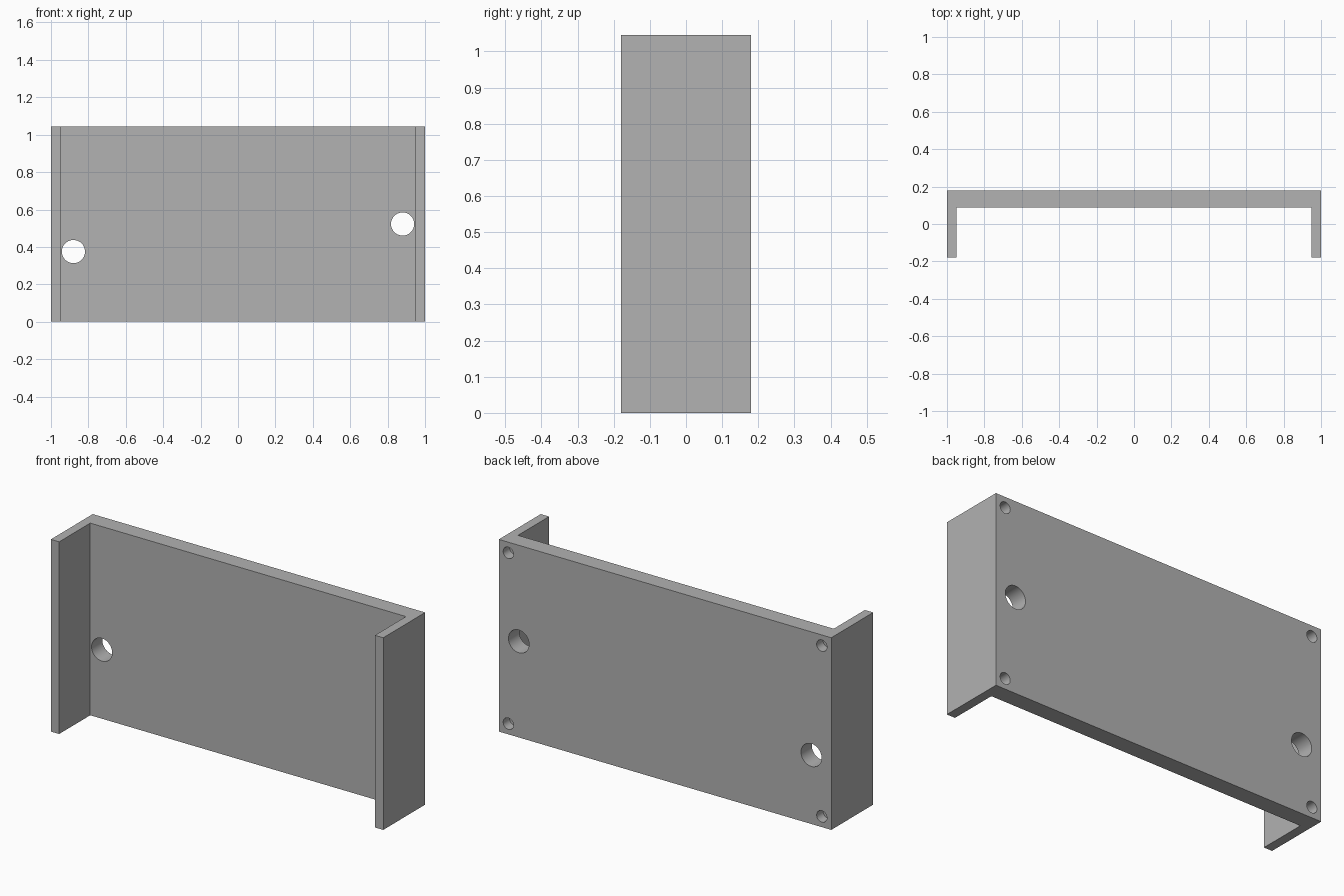
import bpy
import bmesh
from math import radians
from mathutils import Matrix

cube = bpy.data.objects.get("Cube")
if cube:
    bpy.data.objects.remove(cube, do_unlink=True)

HEIGHT, HALF_DEPTH = 1.045, 0.18
PLATE_FRONT, WALL_INNER = 0.087, 0.95

grey = bpy.data.materials.new("plain grey")
grey.use_nodes = True
colour = (0.445, 0.445, 0.445, 1)
grey.diffuse_color = colour
grey.node_tree.nodes["Principled BSDF"].inputs["Base Color"].default_value = colour


def add_object(name, bm):
    bmesh.ops.recalc_face_normals(bm, faces=bm.faces)
    mesh = bpy.data.meshes.new(name)
    bm.to_mesh(mesh)
    bm.free()
    mesh.materials.append(grey)
    obj = bpy.data.objects.new(name, mesh)
    bpy.context.collection.objects.link(obj)
    return obj


# U-shaped bracket: half profile mirrored, then extruded upwards
half = [(1, HALF_DEPTH), (1, -HALF_DEPTH), (WALL_INNER, -HALF_DEPTH), (WALL_INNER, PLATE_FRONT)]
profile = half + [(-x, y) for x, y in reversed(half)]
bm = bmesh.new()
base = bm.faces.new([bm.verts.new((x, y, 0)) for x, y in profile])
top = bmesh.ops.extrude_face_region(bm, geom=[base])["geom"]
bmesh.ops.translate(bm, vec=(0, 0, HEIGHT), verts=[v for v in top if isinstance(v, bmesh.types.BMVert)])
bracket = add_object("bracket", bm)


# Hole cutters entering from the back face
def drill(bm, x, z, radius, depth):
    y_out = HALF_DEPTH + 0.05
    y_in = HALF_DEPTH - depth
    place = Matrix.Translation((x, (y_out + y_in) / 2, z)) @ Matrix.Rotation(radians(90), 4, "X")
    bmesh.ops.create_cone(bm, cap_ends=True, segments=48, radius1=radius, radius2=radius,
                          depth=y_out - y_in, matrix=place)


bm = bmesh.new()
# Two through holes
drill(bm, -0.88, 0.375, 0.062, 0.15)
drill(bm, 0.88, HEIGHT / 2, 0.062, 0.15)
# Four blind corner screw holes
for x in (-0.943, 0.943):
    for z in (0.058, HEIGHT - 0.058):
        drill(bm, x, z, 0.031, 0.055)
cutter = add_object("hole_cutters", bm)
cutter.hide_render = True
cutter.hide_viewport = True

cut = bracket.modifiers.new("holes", "BOOLEAN")
cut.operation = "DIFFERENCE"
cut.solver = "EXACT"
cut.object = cutter

# Bake the holes, then smooth only the hole walls
bpy.context.view_layer.objects.active = bracket
bracket.select_set(True)
bpy.ops.object.modifier_apply(modifier=cut.name)
bpy.data.objects.remove(cutter, do_unlink=True)
bpy.ops.object.shade_smooth_by_angle(angle=radians(30))
